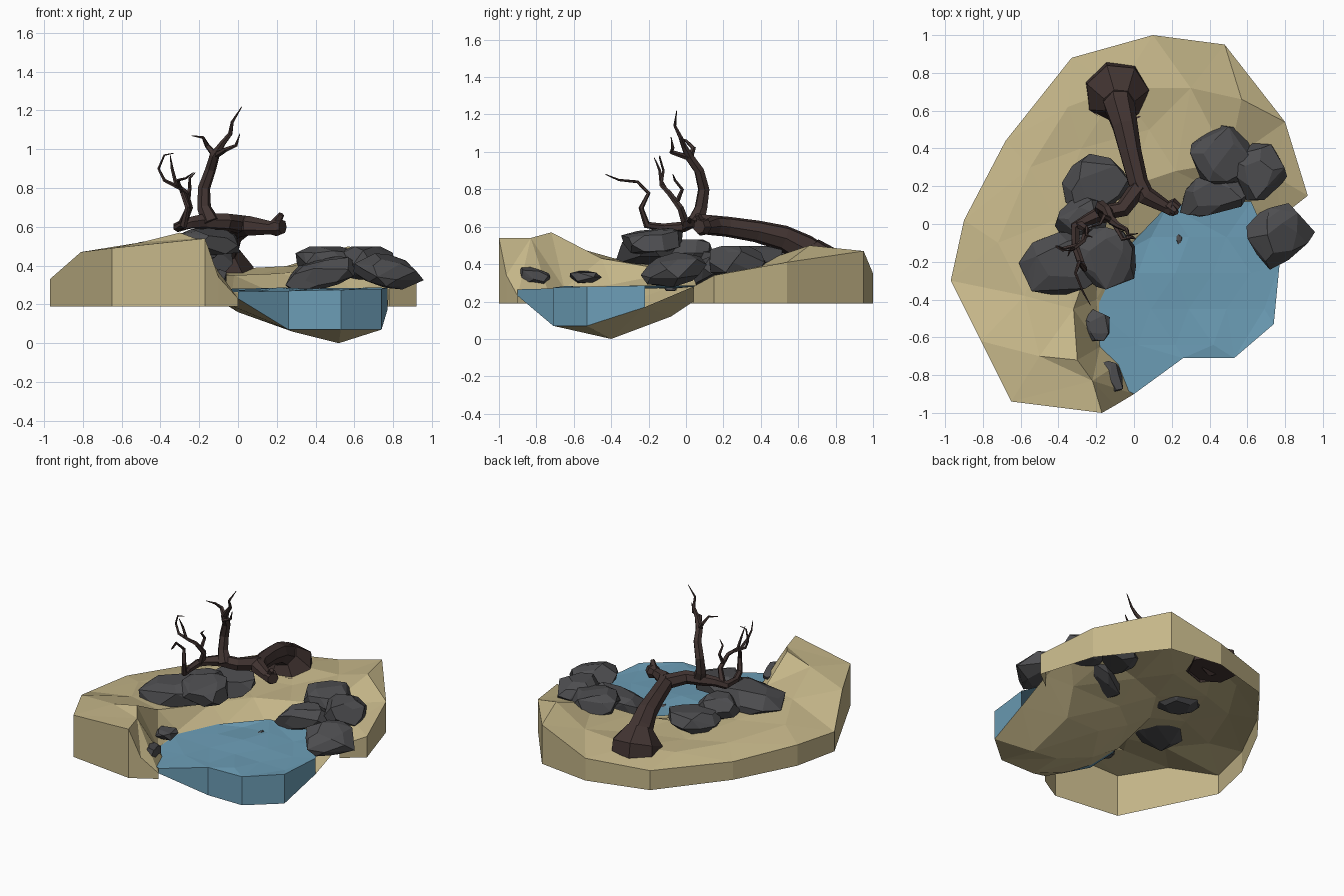
import bpy, bmesh, random
from math import cos, sin, pi
from mathutils import Vector, Euler
from mathutils.geometry import delaunay_2d_cdt


def material(name, color):
    m = bpy.data.materials.new(name)
    m.diffuse_color = (*color, 1)
    return m


SAND = material("sand", (0.56, 0.47, 0.25))
WATER = material("water", (0.15, 0.34, 0.47))
ROCK = material("rock", (0.075, 0.075, 0.08))
BARK = material("bark", (0.055, 0.035, 0.032))


def finish(bm, name, mat, recalc=True):
    if recalc:
        bmesh.ops.recalc_face_normals(bm, faces=bm.faces)
    me = bpy.data.meshes.new(name)
    bm.to_mesh(me)
    bm.free()
    me.materials.append(mat)
    ob = bpy.data.objects.new(name, me)
    bpy.context.collection.objects.link(ob)
    return ob


def sheet(name, rim, inner, mat, drop):
    """Triangulated surface inside a rim; drop(point) gives the skirt's lower z or None."""
    pts = rim + inner
    vs, _, fs, ov, _, _ = delaunay_2d_cdt(
        [Vector(p[:2]) for p in pts], [], [list(range(len(rim)))], 1, 1e-5)
    bm = bmesh.new()
    verts = [bm.verts.new((v.x, v.y, pts[o[0]][2])) for v, o in zip(vs, ov)]
    for f in fs:
        bm.faces.new([verts[i] for i in f])
    low = {}
    for e in [e for e in bm.edges if e.is_boundary]:
        a, b = e.link_loops[0].vert, e.link_loops[0].link_loop_next.vert
        za, zb = drop(a.co), drop(b.co)
        if za is None or zb is None:
            continue
        for v, z in ((a, za), (b, zb)):
            if v not in low:
                low[v] = bm.verts.new((v.co.x, v.co.y, z))
        bm.faces.new((b, a, low[a], low[b]))
    return finish(bm, name, mat, False)


# sandy island with a hollow lake bed, open underneath
rim = [(-0.17, -1, 0.54), (-0.1, -0.96, 0.34), (0, -0.9, 0.23), (0.26, -0.71, 0.07),
       (0.53, -0.71, 0.07), (0.74, -0.53, 0.07), (0.77, -0.22, 0.17),
       (0.78, 0.04, 0.28), (0.92, 0.15, 0.34), (0.80, 0.54, 0.41),
       (0.48, 0.95, 0.47), (0.10, 1.0, 0.35), (-0.33, 0.88, 0.33),
       (-0.68, 0.44, 0.32), (-0.90, 0.02, 0.34), (-0.97, -0.3, 0.33),
       (-0.81, -0.62, 0.47), (-0.65, -0.94, 0.49)]
land = [(-0.3, -0.72, 0.57), (-0.22, -0.83, 0.54), (-0.5, -0.7, 0.52),
        (-0.58, -0.38, 0.43), (-0.32, -0.45, 0.43), (-0.72, -0.1, 0.39),
        (-0.42, 0.02, 0.39), (-0.55, 0.3, 0.37), (-0.28, 0.4, 0.36),
        (-0.35, 0.62, 0.37), (-0.08, 0.72, 0.38), (0.08, 0.5, 0.35),
        (0.3, 0.72, 0.4), (0.57, 0.66, 0.5), (-0.02, 0.2, 0.35),
        (0.22, 0.28, 0.36), (0.5, 0.33, 0.39), (0.75, 0.25, 0.36),
        (-0.18, -0.05, 0.36)]
bed = [(-0.18, -0.65, 0.27), (-0.2, -0.4, 0.29), (-0.03, -0.1, 0.27), (0.18, 0.07, 0.26),
       (0.6, 0.1, 0.24), (-0.05, -0.72, 0.2), (0.0, -0.42, 0.16), (0.2, -0.12, 0.15),
       (0.5, -0.08, 0.12), (0.28, -0.45, 0.06), (0.52, -0.4, 0.0)]
sheet("island", rim, land + bed, SAND, lambda p: 0.19 if p.z > 0.2 else None)

# lake with a cut-away front wall
shore = [(0, -0.9, 0.265), (0.26, -0.71, 0.27), (0.53, -0.71, 0.275), (0.74, -0.53, 0.28),
         (0.77, -0.22, 0.285), (0.62, 0.12, 0.285), (0.18, 0.1, 0.285),
         (-0.06, -0.15, 0.28), (-0.2, -0.45, 0.28), (-0.2, -0.68, 0.27), (-0.1, -0.85, 0.265)]
random.seed(4)
ripples = [(0.02 + 0.2 * i + 0.07 * (j % 2), -0.64 + 0.19 * j, 0.277 + random.uniform(-0.012, 0.012))
           for i in range(4) for j in range(4)]
ripples = [p for p in ripples if p[0] - p[1] < 1.2 and p[0] < 0.7 and p[1] > -0.68]
edge = {(round(p[0], 2), round(p[1], 2)): p[2] for p in rim[2:7]}
sheet("lake", shore, ripples, WATER, lambda p: edge.get((round(p.x, 2), round(p.y, 2))))


def rock(name, loc, size, turn=(0, 0, 0), seed=0):
    """Chunky low-poly boulder: jittered hull, flattened top and bottom."""
    rng = random.Random(seed)
    bm = bmesh.new()
    bmesh.ops.create_icosphere(bm, subdivisions=2, radius=1)
    for v in bm.verts:
        v.co *= rng.uniform(0.8, 1.2)
        v.co.z = max(-0.75, min(0.8, v.co.z))
    res = bmesh.ops.convex_hull(bm, input=bm.verts)
    bmesh.ops.delete(bm, geom=[g for g in res["geom_interior"] if isinstance(g, bmesh.types.BMVert)],
                     context='VERTS')
    bmesh.ops.dissolve_limit(bm, angle_limit=0.35, verts=bm.verts, edges=bm.edges)
    rot = Euler(turn).to_matrix()
    for v in bm.verts:
        v.co = rot @ Vector(a * b for a, b in zip(v.co, size)) + Vector(loc)
    return finish(bm, name, ROCK)


# boulders left of the lake
rock("slab_rock", (-0.36, -0.2, 0.46), (0.26, 0.18, 0.1), (0, -0.15, 0.25), 1)
rock("slab_rock_right", (-0.15, -0.17, 0.52), (0.16, 0.17, 0.08), (0.1, 0, 0.3), 2)
rock("slab_rock_back", (-0.28, 0.02, 0.46), (0.13, 0.12, 0.09), (0, 0, 0.5), 13)
rock("back_rock", (-0.2, 0.2, 0.41), (0.16, 0.15, 0.1), (0, 0, 0.2), 3)
# boulders right of the lake
rock("right_rock_back", (0.45, 0.37, 0.41), (0.155, 0.155, 0.11), (0, 0, 0.6), 4)
rock("right_rock_mid", (0.66, 0.27, 0.41), (0.135, 0.14, 0.11), (0, 0, 0.2), 5)
rock("right_rock_low", (0.42, 0.16, 0.35), (0.19, 0.12, 0.09), (0, -0.25, 0.3), 6)
rock("right_rock_front", (0.77, -0.06, 0.37), (0.17, 0.17, 0.09), (0.3, 0.15, 0.4), 7)
# pebbles by the cliff
rock("cliff_pebble", (-0.2, -0.54, 0.33), (0.07, 0.085, 0.04), (0, 0, 0.2), 8)
rock("front_pebble", (-0.12, -0.81, 0.33), (0.06, 0.09, 0.055), (-0.2, 0.3, 0.4), 9)
rock("lake_pebble", (0.24, -0.08, 0.27), (0.02, 0.03, 0.02), (0, 0, 0), 10)


def limb(name, path, sides=6):
    """Tapering faceted tube through (x, y, z, radius) stations."""
    bm = bmesh.new()
    P = [Vector(p[:3]) for p in path]
    rings, side = [], Vector((1, 0.1, 0.05))
    for i, p in enumerate(P):
        t = (P[min(i + 1, len(P) - 1)] - P[max(i - 1, 0)]).normalized()
        side = side - t * side.dot(t)
        if side.length < 0.1:
            side = t.orthogonal()
        side.normalize()
        up = t.cross(side)
        rings.append([bm.verts.new(p + path[i][3] * (cos(a) * side + sin(a) * up))
                      for a in (2 * pi * k / sides for k in range(sides))])
    for r, s in zip(rings, rings[1:]):
        for k in range(sides):
            bm.faces.new((r[k], r[(k + 1) % sides], s[(k + 1) % sides], s[k]))
    bm.faces.new(rings[0][::-1])
    bm.faces.new(rings[-1])
    return finish(bm, name, BARK)


# leaning dead tree
limb("root_flare", [(-0.09, 0.69, 0.36, 0.175), (-0.09, 0.69, 0.4, 0.17), (-0.08, 0.64, 0.49, 0.085)], 7)
limb("trunk", [(-0.09, 0.71, 0.41, 0.1), (-0.08, 0.63, 0.48, 0.085), (-0.05, 0.52, 0.54, 0.07),
               (-0.02, 0.38, 0.575, 0.06), (0.02, 0.22, 0.6, 0.055), (0.06, 0.15, 0.605, 0.053),
               (0.17, 0.09, 0.595, 0.035), (0.2, 0.09, 0.6, 0.05), (0.23, 0.07, 0.6, 0.038)], 7)
limb("trunk_stub", [(0.19, 0.09, 0.61, 0.03), (0.225, 0.06, 0.665, 0.015)], 5)
limb("left_bough", [(0.03, 0.2, 0.61, 0.05), (-0.06, 0.08, 0.625, 0.045), (-0.17, 0.06, 0.63, 0.042),
                    (-0.25, 0.02, 0.62, 0.032), (-0.31, -0.01, 0.6, 0.028),
                    (-0.31, -0.12, 0.595, 0.022), (-0.28, -0.21, 0.61, 0.02),
                    (-0.26, -0.24, 0.7, 0.014), (-0.29, -0.2, 0.78, 0.011),
                    (-0.31, -0.26, 0.84, 0.008), (-0.27, -0.36, 0.85, 0.006), (-0.23, -0.43, 0.88, 0.002)])
limb("tall_limb", [(-0.14, 0.05, 0.62, 0.05), (-0.175, 0.08, 0.7, 0.036), (-0.175, 0.095, 0.8, 0.032),
                   (-0.14, 0.07, 0.9, 0.028), (-0.12, 0.02, 0.97, 0.026), (-0.08, -0.01, 1.03, 0.016),
                   (-0.04, -0.03, 1.08, 0.012), (-0.03, -0.06, 1.14, 0.008), (0.02, -0.05, 1.22, 0.002)])
# thin twigs
limb("twig_a", [(-0.12, 0.02, 0.97, 0.018), (-0.16, 0.04, 1.02, 0.013),
                (-0.18, 0.0, 1.06, 0.008), (-0.24, -0.02, 1.07, 0.002)], 5)
limb("twig_b", [(-0.11, 0.01, 0.97, 0.016), (-0.06, -0.08, 1.0, 0.012),
                (-0.01, -0.07, 1.02, 0.009), (0.01, -0.08, 1.08, 0.002)], 5)
limb("twig_d", [(-0.29, 0.0, 0.61, 0.024), (-0.25, -0.03, 0.7, 0.018), (-0.27, -0.09, 0.78, 0.014),
                (-0.32, -0.13, 0.82, 0.011), (-0.34, -0.14, 0.9, 0.008), (-0.35, -0.17, 0.97, 0.002)], 5)
limb("twig_e", [(-0.26, -0.05, 0.73, 0.014), (-0.25, -0.02, 0.8, 0.01), (-0.25, -0.06, 0.85, 0.007),
                (-0.22, -0.07, 0.88, 0.002)], 5)
limb("twig_f", [(-0.3, -0.11, 0.8, 0.011), (-0.38, -0.13, 0.84, 0.009), (-0.41, -0.12, 0.9, 0.007),
                (-0.38, -0.14, 0.97, 0.005), (-0.33, -0.14, 0.98, 0.002)], 5)
